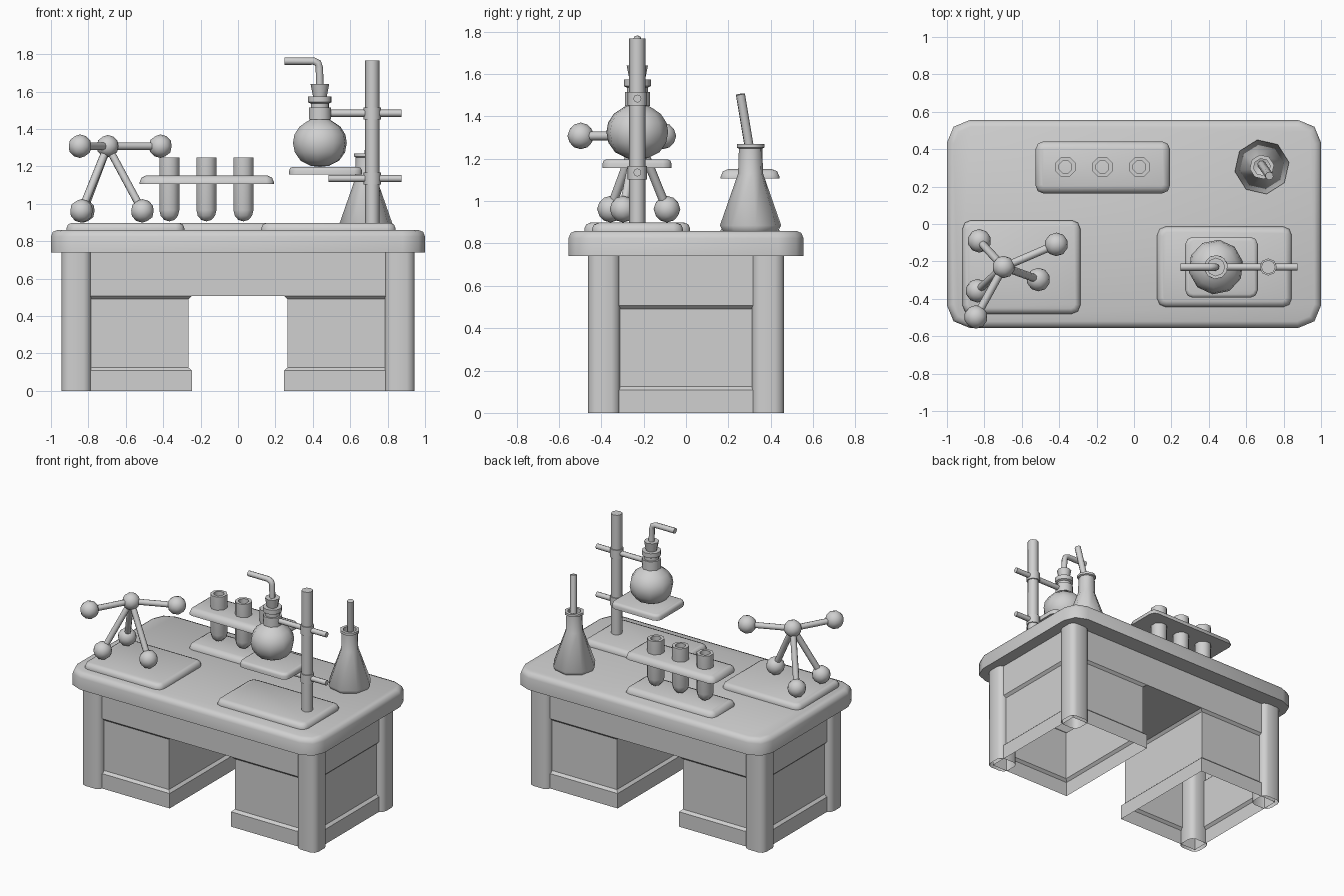
import bpy, bmesh, math
from mathutils import Vector

if "Cube" in bpy.data.objects:
    bpy.data.objects.remove(bpy.data.objects["Cube"], do_unlink=True)

grey = bpy.data.materials.new("plain_grey")
grey.use_nodes = True
tone = (0.63, 0.63, 0.63, 1)
grey.diffuse_color = tone
grey.node_tree.nodes["Principled BSDF"].inputs["Base Color"].default_value = tone


def finish(bm, name, angle=50, fix=True):
    if fix:
        bmesh.ops.recalc_face_normals(bm, faces=bm.faces)
    mesh = bpy.data.meshes.new(name)
    bm.to_mesh(mesh)
    bm.free()
    obj = bpy.data.objects.new(name, mesh)
    bpy.context.collection.objects.link(obj)
    mesh.materials.append(grey)
    bpy.ops.object.select_all(action="DESELECT")
    bpy.context.view_layer.objects.active = obj
    obj.select_set(True)
    bpy.ops.object.shade_smooth_by_angle(angle=math.radians(angle))
    return obj


def slab(name, x, y, z, corner, edge=0, open_base=False):
    """Box from (min, max) ranges with rounded upright edges and a softened top rim."""
    bm = bmesh.new()
    bmesh.ops.create_cube(bm, size=1)
    for v in bm.verts:
        v.co = [r[0] if c < 0 else r[1] for r, c in zip((x, y, z), v.co)]
    upright = [e for e in bm.edges if abs(e.verts[0].co.z - e.verts[1].co.z) > 0.001]
    bmesh.ops.bevel(bm, geom=upright, offset=corner, segments=2, profile=0.5, affect="EDGES")
    if edge:
        rim = [e for e in bm.edges if all(abs(v.co.z - z[1]) < 0.0001 for v in e.verts)]
        bmesh.ops.bevel(bm, geom=rim, offset=edge, segments=2, profile=0.5, affect="EDGES")
    if open_base:
        bmesh.ops.recalc_face_normals(bm, faces=bm.faces)
        base = [f for f in bm.faces if f.normal.z < -0.9]
        bmesh.ops.delete(bm, geom=base, context="FACES")
    return finish(bm, name, fix=not open_base)


def lathe(name, profile, at, sides=8, turn=0.0, angle=50):
    """Spin (radius, height) points around an upright axis; radius 0 closes an end."""
    bm = bmesh.new()
    rings = []
    for r, h in profile:
        if r == 0:
            rings.append([bm.verts.new((at[0], at[1], h))] * sides)
            continue
        angles = [turn + math.tau * i / sides for i in range(sides)]
        rings.append([bm.verts.new((at[0] + r * math.cos(a), at[1] + r * math.sin(a), h))
                      for a in angles])
    for low, high in zip(rings, rings[1:]):
        for i in range(sides):
            j = (i + 1) % sides
            bm.faces.new(list(dict.fromkeys((low[i], low[j], high[j], high[i]))))
    return finish(bm, name, angle)


def rod(name, start, end, radius, sides=8):
    a, b = Vector(start), Vector(end)
    bm = bmesh.new()
    bmesh.ops.create_cone(bm, cap_ends=True, segments=sides, radius1=radius,
                          radius2=radius, depth=(b - a).length)
    turn = (b - a).to_track_quat("Z", "Y").to_matrix().to_4x4()
    turn.translation = (a + b) / 2
    bmesh.ops.transform(bm, matrix=turn, verts=bm.verts)
    return finish(bm, name)


def ball(name, at, radius):
    bm = bmesh.new()
    bmesh.ops.create_icosphere(bm, subdivisions=2, radius=radius)
    bmesh.ops.translate(bm, vec=at, verts=bm.verts)
    return finish(bm, name)


def rect_shell(name, x, y, levels):
    """Open shell of four walls; each level is (inset, height)."""
    bm = bmesh.new()
    rings = []
    for d, h in levels:
        x0, x1, y0, y1 = x[0] + d, x[1] - d, y[0] + d, y[1] - d
        rings.append([bm.verts.new((px, py, h))
                      for px, py in ((x0, y0), (x1, y0), (x1, y1), (x0, y1))])
    for low, high in zip(rings, rings[1:]):
        for i in range(4):
            j = (i + 1) % 4
            bm.faces.new((low[i], low[j], high[j], high[i]))
    return finish(bm, name, 30, fix=False)


# Desk: top, legs, apron, hollow pedestals
slab("table_top", (-1, 1), (-0.555, 0.555), (0.74, 0.86), 0.12, 0.035)
for sx, side in ((-1, "right"), (1, "left")):
    for sy, end in ((-1, "front"), (1, "back")):
        slab(f"{end}_{side}_leg", sorted((sx * 0.785, sx * 0.943)),
             sorted((sy * 0.312, sy * 0.462)), (0, 0.75), 0.04, open_base=True)
    rect_shell(f"{side}_pedestal", sorted((sx * 0.247, sx * 0.912)), (-0.432, 0.432),
               [(0, 0), (0, 0.108), (0.018, 0.125), (0.018, 0.49), (0, 0.507)])
rect_shell("apron", (-0.912, 0.912), (-0.432, 0.432), [(0, 0.507), (0, 0.745)])
bm = bmesh.new()
bm.faces.new([bm.verts.new((x, y, 0.507)) for x, y in
              ((-0.247, 0.432), (0.247, 0.432), (0.247, -0.432), (-0.247, -0.432))])
finish(bm, "kneehole_ceiling", fix=False)

# Trays and shelves
tray = (0.855, 0.898)
slab("molecule_tray", (-0.917, -0.287), (-0.48, 0.02), tray, 0.045, 0.028)
slab("stand_base", (0.124, 0.843), (-0.444, -0.014), tray, 0.045, 0.03)
slab("rack_base", (-0.526, 0.192), (0.164, 0.441), tray, 0.04, 0.035)
slab("rack_shelf", (-0.526, 0.192), (0.164, 0.441), (1.107, 1.151), 0.04, 0.035)

# Test tubes, open at the top
for i in range(3):
    lathe(f"test_tube_{i + 1}",
          [(0, 0.906), (0.03, 0.914), (0.05, 0.936), (0.058, 0.966), (0.058, 1.247),
           (0.036, 1.247), (0.036, 1.0), (0, 0.98)], (-0.367 + 0.198 * i, 0.305),
          turn=math.pi / 8)

# Conical flask with stirring rod
lathe("conical_flask",
      [(0, 0.86), (0.132, 0.86), (0.147, 0.885), (0.06, 1.13), (0.056, 1.248), (0.066, 1.253),
       (0.066, 1.27), (0.045, 1.27), (0.045, 1.15), (0, 1.13)],
      (0.684, 0.305), turn=0.17, angle=55)
rod("stirring_rod", (0.664, 0.345, 0.975), (0.724, 0.257, 1.505), 0.022)

# Stand: pole, clamps, arms, platform
px, py = 0.718, -0.23
rod("stand_pole", (px, py, 0.89), (px, py, 1.767), 0.038)
for name, z in (("lower", 1.135), ("upper", 1.484)):
    lathe(f"{name}_clamp", [(0, z - 0.032), (0.046, z - 0.032), (0.046, z + 0.032),
                            (0, z + 0.032)], (px, py))
    rod(f"{name}_arm", (0.485, py, z), (0.875, py, z), 0.019)
slab("flask_platform", (0.274, 0.662), (-0.394, -0.069), (1.156, 1.197), 0.04, 0.018)

# Round flask, clamp ring, stopper and bent tube
fx = 0.438
lathe("round_flask",
      [(0, 1.197), (0.05, 1.203), (0.105, 1.23), (0.137, 1.275), (0.147, 1.325),
       (0.139, 1.37), (0.112, 1.412), (0.075, 1.437), (0.05, 1.452), (0.05, 1.536),
       (0.064, 1.543), (0.064, 1.575), (0, 1.575)],
      (fx, py), sides=10, turn=0.2, angle=55)
lathe("clamp_ring", [(0.05, 1.45), (0.064, 1.45), (0.064, 1.515), (0.05, 1.515)], (fx, py),
      turn=math.pi / 8)
lathe("stopper", [(0, 1.57), (0.036, 1.57), (0.05, 1.64), (0, 1.64)], (fx, py))

curve = bpy.data.curves.new("bent_tube_path", "CURVE")
curve.dimensions = "3D"
curve.bevel_depth = 0.02
curve.bevel_resolution = 2
curve.use_fill_caps = True
path = [(fx, 1.615), (0.435, 1.725), (0.428, 1.752), (0.404, 1.763), (0.248, 1.763)]
spline = curve.splines.new("POLY")
spline.points.add(len(path) - 1)
for point, (x, z) in zip(spline.points, path):
    point.co = (x, py, z, 1)
curve.materials.append(grey)
bpy.context.collection.objects.link(bpy.data.objects.new("bent_tube", curve))

# Ball-and-stick molecule
hub = (-0.697, -0.23, 1.308)
ball("hub_atom", hub, 0.06)
atoms = [(-0.845, -0.497, 1.308), (-0.415, -0.109, 1.308), (-0.827, -0.09, 0.962),
         (-0.837, -0.357, 0.962), (-0.511, -0.297, 0.962)]
for i, at in enumerate(atoms, 1):
    ball(f"outer_atom_{i}", at, 0.063)
    rod(f"bond_{i}", hub, at, 0.021)
